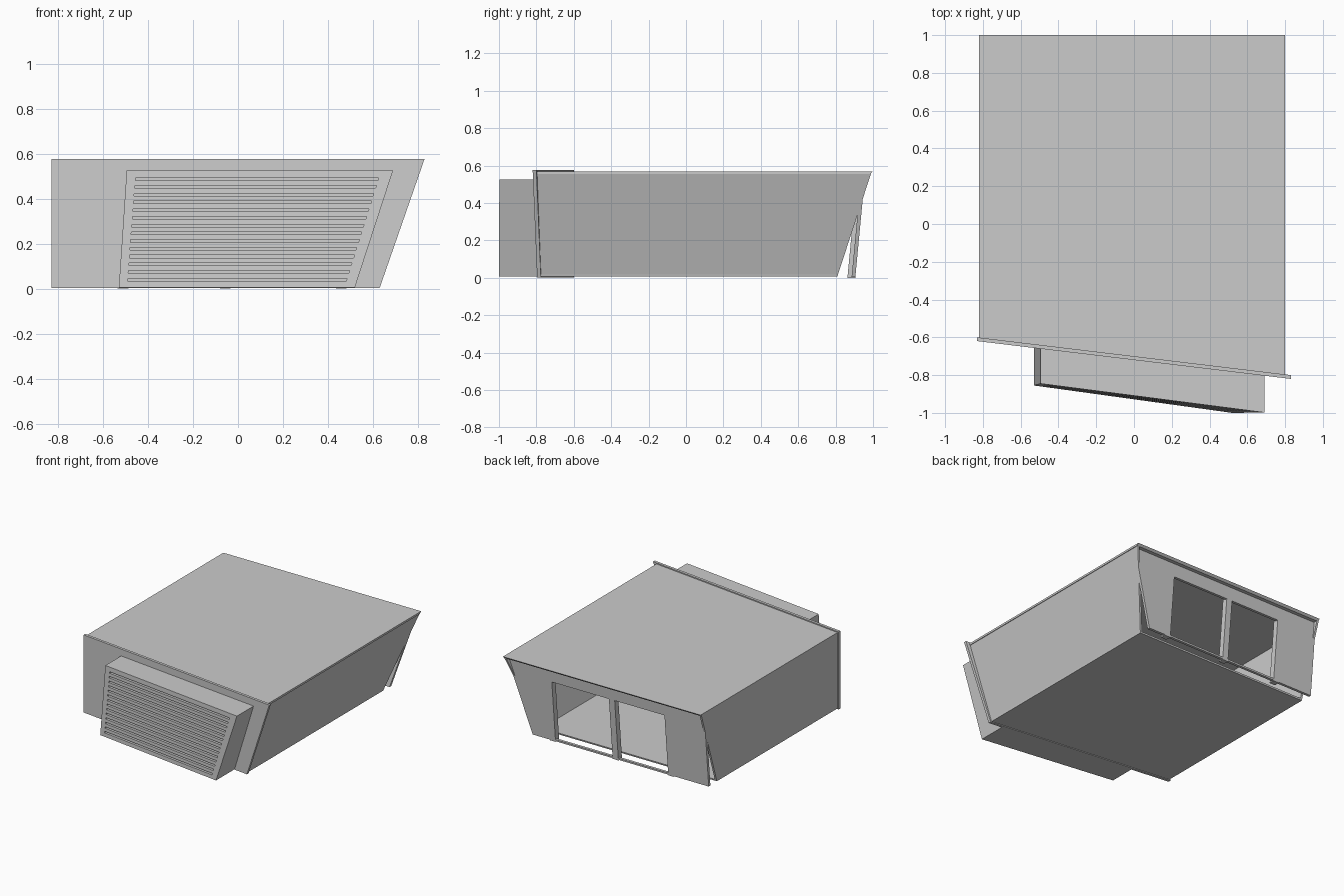
import bpy, bmesh

if "Cube" in bpy.data.objects:
    bpy.data.objects.remove(bpy.data.objects["Cube"])


def hexa(name, bottom, top):
    """Six-sided solid from four bottom corners and four top corners."""
    bm = bmesh.new()
    b = [bm.verts.new(p) for p in bottom]
    t = [bm.verts.new(p) for p in top]
    bm.faces.new(b[::-1])
    bm.faces.new(t)
    for i in range(4):
        j = (i + 1) % 4
        bm.faces.new((b[i], b[j], t[j], t[i]))
    bmesh.ops.recalc_face_normals(bm, faces=bm.faces)
    me = bpy.data.meshes.new(name)
    bm.to_mesh(me)
    bm.free()
    ob = bpy.data.objects.new(name, me)
    bpy.context.collection.objects.link(ob)
    return ob


def lerp(a, b, t):
    return a + (b - a) * t


def right_x(z):
    """Outer face of the leaning right wall."""
    return lerp(0.62, 0.80, z / 0.57)


def plate_y(x):
    """Outer face of the skewed front plate."""
    return -0.72 - 0.1205 * x


def skew_rect(x0, x1, y_back, z):
    return [(x0, plate_y(x0) + .01, z), (x1, plate_y(x1) + .01, z),
            (x1, y_back, z), (x0, y_back, z)]


# Main shell: roof, floor, side walls
hexa("roof", skew_rect(-.82, .80, 0.985, .555), skew_rect(-.82, .80, 1.0, .57))
hexa("floor", skew_rect(-.82, right_x(.01), .81, .008),
     skew_rect(-.82, right_x(.02), .813, .02))
hexa("left_wall", skew_rect(-.82, -.805, .81, .01), skew_rect(-.82, -.805, .99, .56))
hexa("right_wall", skew_rect(right_x(.01) - .015, right_x(.01), .81, .01),
     skew_rect(right_x(.56) - .015, right_x(.56), .99, .56))


# Skewed front plate
def plate_ring(x1, z):
    return [(-.83, plate_y(-.83), z), (x1, plate_y(x1), z),
            (x1, plate_y(x1) + .02, z), (-.83, plate_y(-.83) + .02, z)]


hexa("front_plate", plate_ring(.63, .003), plate_ring(.83, .578))


# Grille box, placed in (u, v) across its front face
def front_point(u, v, d):
    x = lerp(lerp(-.53, .52, u), lerp(-.495, .69, u), v)
    y = lerp(lerp(-.855, -1.0, u), lerp(-.845, -.998, u), v)
    return (x, plate_y(x) if d is None else y + d, lerp(.006, .527, v))


def front_block(name, u0, u1, v0, v1, d0, d1):
    rings = [[front_point(u0, v, d0), front_point(u1, v, d0),
              front_point(u1, v, d1), front_point(u0, v, d1)] for v in (v0, v1)]
    return hexa(name, *rings)


E = .02
U0, U1, V0, V1 = .035, .955, .055, .935
front_block("grille_box_top", 0, 1, 1 - E, 1, E, None)
front_block("grille_box_bottom", 0, 1, 0, E, E, None)
front_block("grille_box_left", 0, E / 2, 0, 1, E, None)
front_block("grille_box_right", 1 - E / 2, 1, 0, 1, E, None)
front_block("grille_frame_left", 0, U0, 0, 1, 0, E)
front_block("grille_frame_right", U1, 1, 0, 1, 0, E)
front_block("grille_frame_bottom", U0, U1, 0, V0, 0, E)
front_block("grille_frame_top", U0, U1, V1, 1, 0, E)
front_block("grille_backing", E / 2, 1 - E / 2, E, 1 - E, .035, .045)

# Slats leaving 14 narrow slots
SLOTS, GAP = 14, .022
pitch = (V1 - V0 - GAP) / (SLOTS - 1)
for i in range(SLOTS - 1):
    v = V0 + GAP + i * pitch
    front_block(f"grille_slat_{i + 1}", U0, U1, v, v + pitch - GAP, 0, E)


# Tilted back wall with two window openings
def back_y(z):
    return .905 + .095 * z


def back_block(name, x0, x1, z0, z1, depth=.02, x1_top=None):
    rings = []
    for z, xr in ((z0, x1), (z1, x1 if x1_top is None else x1_top)):
        y = back_y(z)
        rings.append([(x0, y - depth, z), (xr, y - depth, z), (xr, y, z), (x0, y, z)])
    return hexa(name, *rings)


back_block("back_panel_left", -.82, -.53, .005, .56)
back_block("back_panel_right", .46, right_x(.005), .005, .56, x1_top=right_x(.56))
back_block("back_header", -.53, .46, .46, .56)
back_block("back_sill", -.53, .46, .005, .018)

# Window posts
for name, x in (("left", -.535), ("middle", -.08), ("right", .435)):
    back_block(f"window_post_{name}", x, x + .047, 0, .47, depth=.042)
